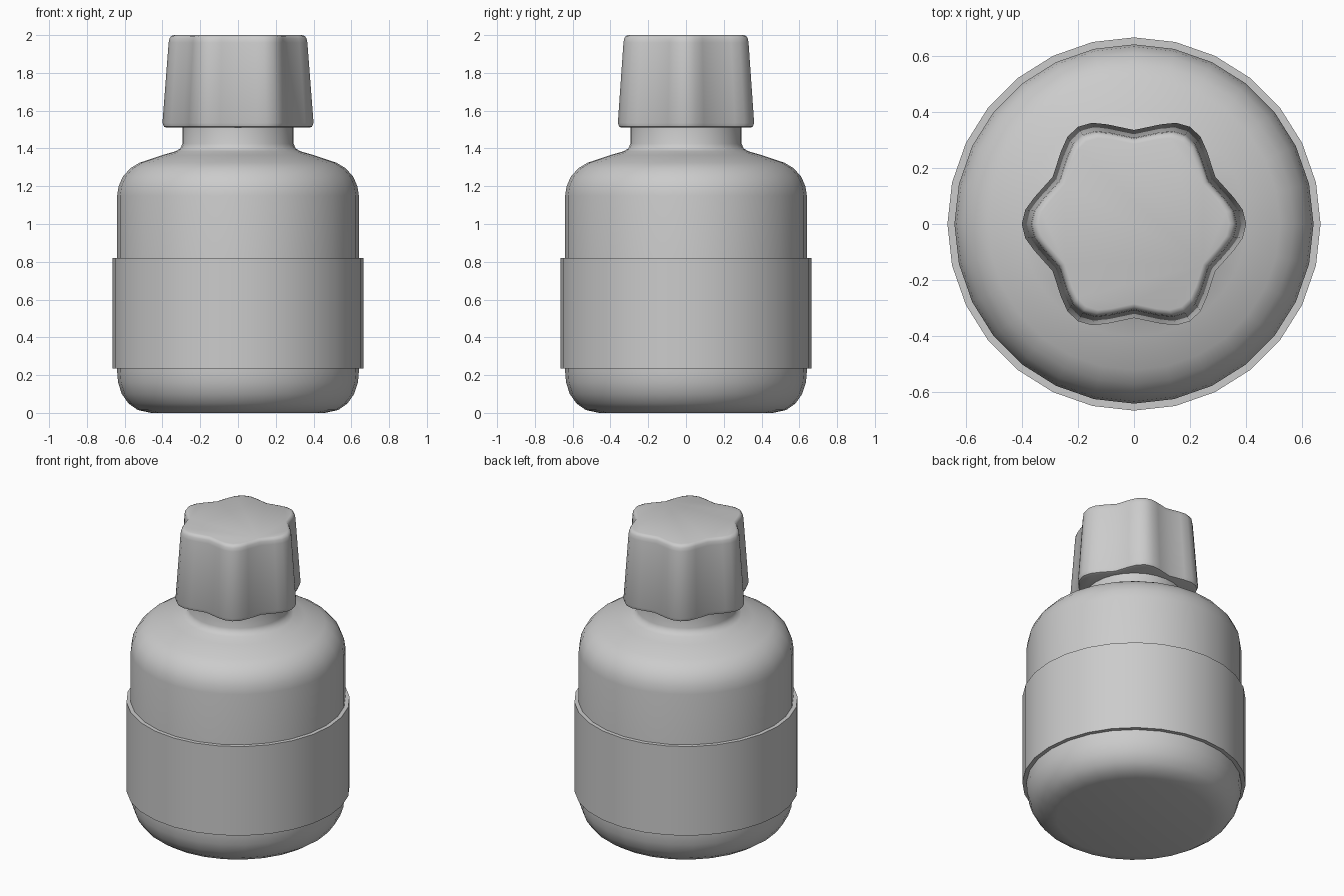
import bpy
from math import sin, cos, radians, pi

old = bpy.data.objects.get("Cube")
if old:
    bpy.data.objects.remove(old, do_unlink=True)

# Single plain grey material
grey = bpy.data.materials.new("plain grey")
grey.use_nodes = True
colour = (0.6, 0.6, 0.6, 1)
grey.diffuse_color = colour
grey.node_tree.nodes["Principled BSDF"].inputs["Base Color"].default_value = colour


def loft(name, rings, caps=True):
    """Skin a stack of equal rings; close the ends with caps or join them in a loop."""
    n = len(rings[0])
    verts = [p for ring in rings for p in ring]
    faces = []
    last = len(rings) - 1 if caps else len(rings)
    for i in range(last):
        a, b = i * n, (i + 1) % len(rings) * n
        for j in range(n):
            k = (j + 1) % n
            faces.append((a + j, a + k, b + k, b + j))
    if caps:
        faces.append(tuple(reversed(range(n))))
        faces.append(tuple(range(len(verts) - n, len(verts))))
    mesh = bpy.data.meshes.new(name)
    mesh.from_pydata(verts, [], faces)
    mesh.materials.append(grey)
    obj = bpy.data.objects.new(name, mesh)
    bpy.context.collection.objects.link(obj)
    bpy.ops.object.select_all(action="DESELECT")
    obj.select_set(True)
    bpy.context.view_layer.objects.active = obj
    bpy.ops.object.shade_smooth_by_angle(angle=radians(40))
    return obj


def circle(r, z, sides=28):
    return [(r * cos(2 * pi * i / sides), r * sin(2 * pi * i / sides), z)
            for i in range(sides)]


# Bottle: rounded base, straight wall, sloping shoulder, neck
bottle_profile = [
    (0.46, 0), (0.53, 0.015), (0.58, 0.05), (0.615, 0.1), (0.635, 0.16),
    (0.64, 0.22), (0.64, 1.15), (0.632, 1.2), (0.61, 1.25), (0.57, 1.295),
    (0.52, 1.325), (0.4, 1.365), (0.33, 1.385), (0.305, 1.4), (0.295, 1.425),
    (0.295, 1.53)]
loft("bottle", [circle(r, z) for r, z in bottle_profile])

# Raised label band
loft("label_band", [circle(r, z) for r, z in
                    [(0.63, 0.235), (0.665, 0.235), (0.665, 0.82), (0.63, 0.82)]],
     caps=False)

# Six-lobed tapered cap: rounded lobes meeting in creased valleys
outline = []
for lobe in range(6):
    for offset in (-15, -7.5, 0, 7.5, 15, 30):
        a = radians(lobe * 60 + offset)
        r = 0.3675 + 0.0325 * cos(6 * a)
        outline.append((r * cos(a), r * sin(a)))
cap_levels = [(0.94, 1.51), (0.98, 1.515), (1, 1.535), (0.918, 1.96),
              (0.908, 1.982), (0.885, 1.995), (0.85, 2)]
loft("cap", [[(x * s, y * s, z) for x, y in outline] for s, z in cap_levels])
